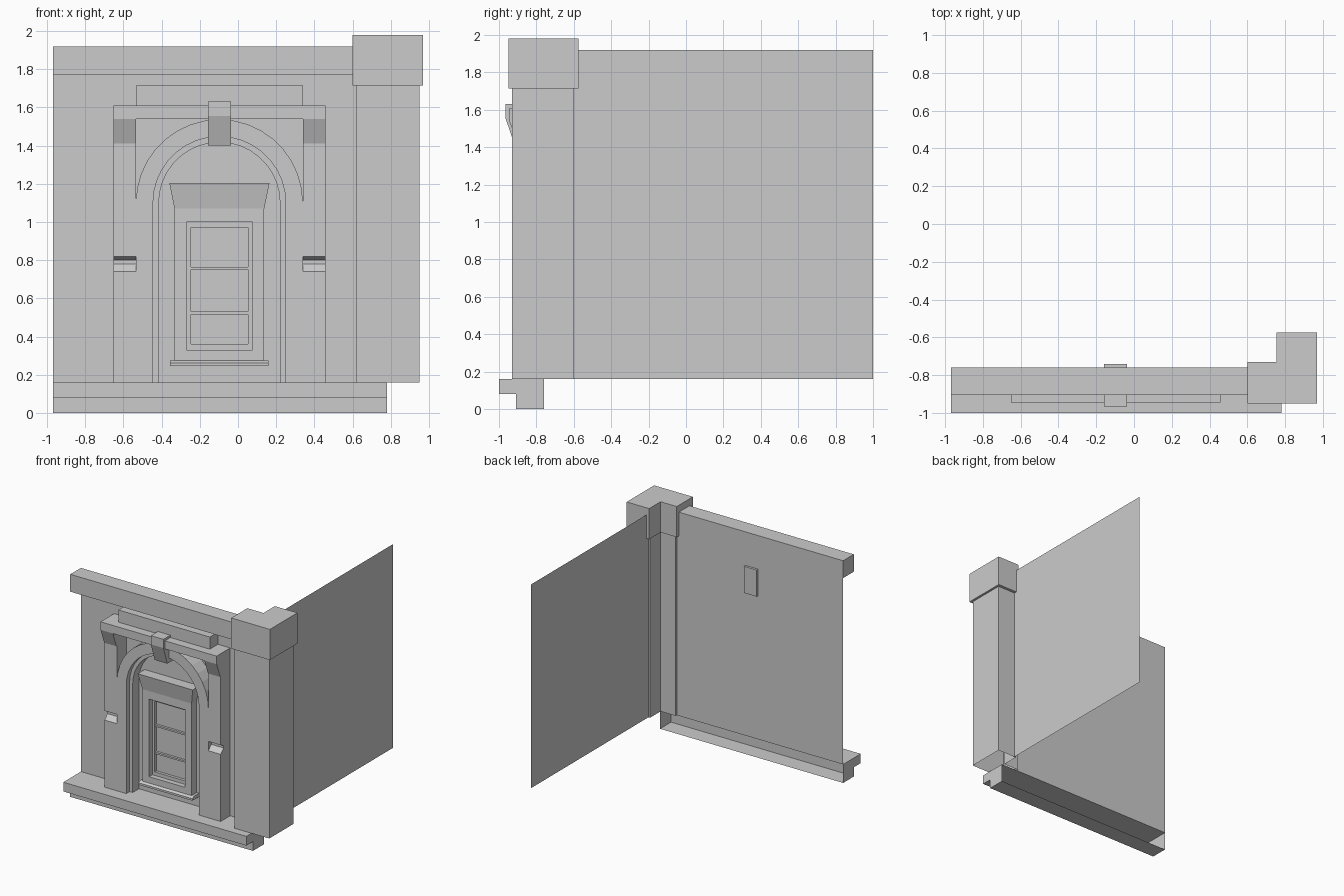
import bpy, bmesh, math
from mathutils import Vector

cube = bpy.data.objects.get("Cube")
if cube:
    bpy.data.objects.remove(cube, do_unlink=True)

stone = bpy.data.materials.new("grey_stone")
stone.use_nodes = True
GREY = (0.6, 0.6, 0.6, 1)
stone.diffuse_color = GREY
stone.node_tree.nodes["Principled BSDF"].inputs["Base Color"].default_value = GREY

MID = -0.0975      # centre line of the window bay
WALL = -0.76       # plane of the front wall
FLOOR = 0.16       # top of the plinth
SPRING = 1.1       # height where the arches start


def finish(name, bm):
    bmesh.ops.recalc_face_normals(bm, faces=bm.faces)
    mesh = bpy.data.meshes.new(name)
    bm.to_mesh(mesh)
    bm.free()
    mesh.materials.append(stone)
    ob = bpy.data.objects.new(name, mesh)
    bpy.context.scene.collection.objects.link(ob)
    return ob


def prism(name, pts, axis, lo, hi, drop=None):
    """Extrude a 2D profile along an axis; drop=(axis, value) leaves that side open."""
    def place(p, d):
        c = list(p)
        c.insert("xyz".index(axis), d)
        return Vector(c)
    bm = bmesh.new()
    face = bm.faces.new([bm.verts.new(place(p, lo)) for p in pts])
    ext = bmesh.ops.extrude_face_region(bm, geom=[face])
    moved = [v for v in ext["geom"] if isinstance(v, bmesh.types.BMVert)]
    bmesh.ops.translate(bm, verts=moved, vec=place((0, 0), hi - lo))
    if drop:
        i, val = "xyz".index(drop[0]), drop[1]
        gone = [f for f in bm.faces if all(abs(v.co[i] - val) < 1e-4 for v in f.verts)]
        bmesh.ops.delete(bm, geom=gone, context="FACES_ONLY")
    return finish(name, bm)


def box(name, x0, x1, y0, y1, z0, z1):
    return prism(name, [(x0, y0), (x1, y0), (x1, y1), (x0, y1)], "z", z0, z1)


def sheet(name, corners):
    bm = bmesh.new()
    bm.faces.new([bm.verts.new(c) for c in corners])
    return finish(name, bm)


def arc(r, n=18):
    """Half circle from left to right over the bay centre."""
    return [(MID - r * math.cos(math.pi * i / n), SPRING + r * math.sin(math.pi * i / n))
            for i in range(n + 1)]


def cut(ob, cutters):
    for c in cutters:
        mod = ob.modifiers.new("cut", "BOOLEAN")
        mod.operation, mod.solver, mod.object = "DIFFERENCE", "EXACT", c
    dg = bpy.context.evaluated_depsgraph_get()
    mesh = bpy.data.meshes.new_from_object(ob.evaluated_get(dg))
    ob.modifiers.clear()
    ob.data = mesh
    for c in cutters:
        bpy.data.objects.remove(c, do_unlink=True)


# Walls: thin sheets at the front and the side
sheet("front_wall", [(-0.97, WALL, FLOOR), (0.62, WALL, FLOOR), (0.62, WALL, 1.92), (-0.97, WALL, 1.92)])
sheet("side_wall", [(0.78, -0.6, FLOOR), (0.78, 1, FLOOR), (0.78, 1, 1.92), (0.78, -0.6, 1.92)])

# Plinth with a projecting lip, open at the back
prism("plinth", [(WALL, FLOOR), (-1, FLOOR), (-1, 0.08), (-0.91, 0.08), (-0.91, 0), (WALL, 0)],
      "x", -0.97, 0.78, drop=("y", WALL))
box("cornice", -0.97, 0.61, -0.905, WALL, 1.77, 1.92)


# Corner pier and its cap, both L-shaped in plan
def corner(x0, x1, y0, y1, xi, yi):
    return [(x0, y0), (x1, y0), (x1, y1), (xi, y1), (xi, yi), (x0, yi)]


prism("corner_pier", corner(0.62, 0.95, -0.93, -0.6, 0.765, -0.745), "z", FLOOR, 1.72, drop=("z", FLOOR))
prism("pier_cap", corner(0.6, 0.97, -0.95, -0.575, 0.755, -0.73), "z", 1.715, 1.98)

# Arched surround: piers and arch band in one outline
OUT, BAND, DOOR, STEP = 0.555, 0.4375, 0.3475, 0.3175
outline = [(MID - OUT, FLOOR), (MID - OUT, 1.54), (MID - BAND, 1.54)] + arc(BAND)
outline += [(MID + BAND, 1.54), (MID + OUT, 1.54), (MID + OUT, FLOOR), (MID + DOOR, FLOOR)]
outline += arc(DOOR)[::-1] + [(MID - DOOR, FLOOR)]
surround = prism("arched_surround", outline, "y", -0.89, WALL)

# Notches across the outer part of both piers
notch = [(-0.9, 0.73), (-0.89, 0.74), (-0.85, 0.78), (-0.85, 0.8), (-0.89, 0.82), (-0.9, 0.825)]
cut(surround, [prism("notch_cutter", notch, "x", min(a, b), max(a, b))
               for a, b in ((MID - 0.6, MID - BAND), (MID + BAND, MID + 0.6))])

# Stepped inner moulding of the arch
inner = [(MID - DOOR, FLOOR)] + arc(DOOR) + [(MID + DOOR, FLOOR), (MID + STEP, FLOOR)]
inner += arc(STEP)[::-1] + [(MID - STEP, FLOOR)]
prism("arch_inner_step", inner, "y", -0.845, WALL)

# Lintel, block above it, brackets and keystone
box("lintel", MID - OUT, MID + OUT, -0.945, WALL, 1.54, 1.61)
box("lintel_block", MID - BAND, MID + BAND, -0.87, WALL, 1.61, 1.715)
for side, a, b in (("right", -OUT, -BAND), ("left", BAND, OUT)):
    prism(side + "_bracket", [(WALL, 1.54), (-0.945, 1.54), (-0.895, 1.41), (WALL, 1.41)],
          "x", MID + a, MID + b)
prism("keystone", [(-0.74, 1.63), (-0.965, 1.63), (-0.965, 1.555), (-0.912, 1.4), (-0.74, 1.4)],
      "x", MID - 0.06, MID + 0.06)

# Window frame with an opening
frame = box("window_frame", MID - 0.235, MID + 0.235, -0.83, WALL, 0.27, 1.07)
cut(frame, [box("opening_cutter", MID - 0.1725, MID + 0.1725, -0.9, -0.7, 0.33, 1.0)])

# Flared hood over the frame
bm = bmesh.new()
rings = [[bm.verts.new(c) for c in ((MID - w, WALL, z), (MID - w, y, z), (MID + w, y, z), (MID + w, WALL, z))]
         for w, y, z in ((0.235, -0.83, 1.07), (0.2625, -0.855, 1.205))]
for i in range(4):
    j = (i + 1) % 4
    bm.faces.new((rings[0][i], rings[0][j], rings[1][j], rings[1][i]))
bm.faces.new(rings[1])
finish("window_hood", bm)

# Sash, glazing bars and sill
for side, s in (("right", -1), ("left", 1)):
    xs = sorted((MID + s * 0.15, MID + s * 0.1725))
    box(side + "_sash", xs[0], xs[1], -0.785, WALL, 0.33, 1.0)
for name, z0, z1, y in (("sash_bottom", 0.33, 0.36, -0.785), ("sash_top", 0.97, 1.0, -0.785),
                        ("lower_bar", 0.515, 0.53, -0.78), ("upper_bar", 0.75, 0.765, -0.78)):
    box(name, MID - 0.15, MID + 0.15, y, WALL, z0, z1)
prism("window_sill", [(WALL, 0.245), (-0.85, 0.245), (-0.85, 0.262), (-0.83, 0.275), (WALL, 0.275)],
      "x", MID - 0.2575, MID + 0.2575)
